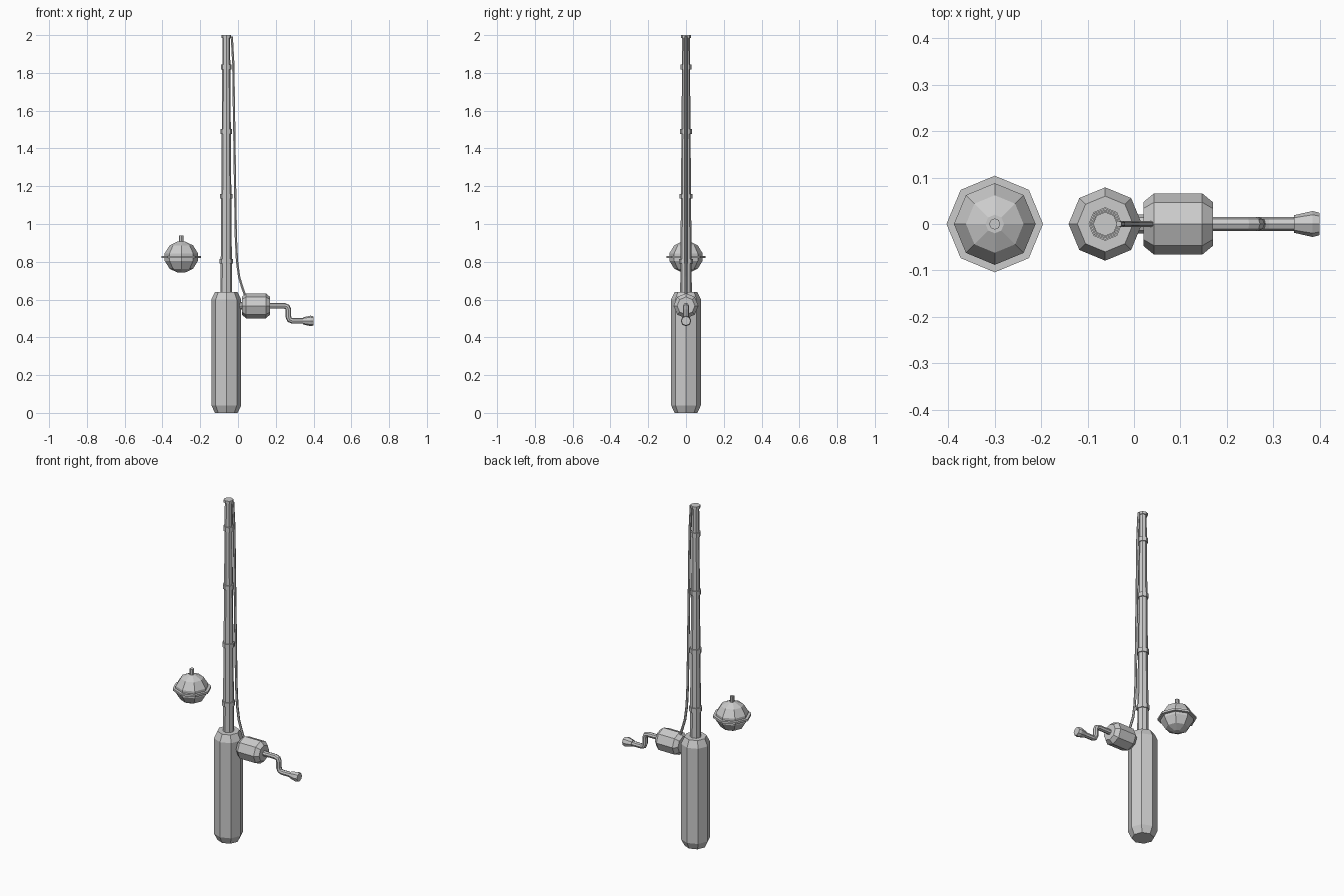
import bpy, bmesh
from math import cos, sin, pi
from mathutils import Matrix, Vector

if "Cube" in bpy.data.objects:
    bpy.data.objects.remove(bpy.data.objects["Cube"])


def lathe(name, profile, origin, along_x=False, sides=8):
    """Flat-shaded, capped solid from (radius, height) pairs."""
    bm = bmesh.new()
    rings = []
    for r, h in profile:
        rings.append([bm.verts.new((r * cos(2 * pi * i / sides),
                                    r * sin(2 * pi * i / sides), h))
                      for i in range(sides)])
    for a, b in zip(rings, rings[1:]):
        for i in range(sides):
            j = (i + 1) % sides
            bm.faces.new((a[i], a[j], b[j], b[i]))
    bm.faces.new(rings[0][::-1])
    bm.faces.new(rings[-1])
    matrix = Matrix.Translation(Vector(origin))
    if along_x:
        matrix = matrix @ Matrix.Rotation(pi / 2, 4, 'Y')
    bm.transform(matrix)
    bmesh.ops.recalc_face_normals(bm, faces=bm.faces)
    mesh = bpy.data.meshes.new(name)
    bm.to_mesh(mesh)
    bm.free()
    ob = bpy.data.objects.new(name, mesh)
    bpy.context.collection.objects.link(ob)
    return ob


def tube(name, points, radius, resolution):
    """Capped tube following (x, z) points in the y = 0 plane."""
    curve = bpy.data.curves.new(name, 'CURVE')
    curve.dimensions = '3D'
    curve.bevel_depth = radius
    curve.bevel_resolution = resolution
    curve.use_fill_caps = True
    spline = curve.splines.new('POLY')
    spline.points.add(len(points) - 1)
    for p, (x, z) in zip(spline.points, points):
        p.co = (x, 0, z, 1)
    ob = bpy.data.objects.new(name, curve)
    bpy.context.collection.objects.link(ob)
    bpy.ops.object.select_all(action='DESELECT')
    ob.select_set(True)
    bpy.context.view_layer.objects.active = ob
    bpy.ops.object.convert(target='MESH')
    for poly in bpy.context.object.data.polygons:
        poly.use_smooth = False


ROD_X = -0.062
REEL_Z = 0.567

# Grip with chamfered ends
lathe("handle", [(0.06, 0), (0.079, 0.04), (0.079, 0.60), (0.06, 0.64)],
      (ROD_X, 0, 0))

# Tapered rod
lathe("rod", [(0.031, 0.62), (0.02, 1.99)], (ROD_X, 0, 0))

# Guide rings and tip cap
for n, z in enumerate((0.803, 1.147, 1.49, 1.832)):
    r = 0.036 - 0.008 * n / 3
    lathe(f"guide_ring_{n + 1}", [(r, z - 0.013), (r, z + 0.013)],
          (ROD_X, 0, 0))
lathe("rod_tip", [(0.026, 1.985), (0.026, 2.0)], (ROD_X, 0, 0))

# Reel drum lying along x
lathe("reel", [(0.047, 0.02), (0.066, 0.043), (0.066, 0.147), (0.047, 0.17)],
      (0, 0, REEL_Z), along_x=True)
# Foot joining the reel to the grip
lathe("reel_foot", [(0.02, -0.02), (0.02, 0.03)], (0, 0, REEL_Z), along_x=True)

# Cranked arm and knob
tube("crank_arm", [(0.16, 0.567), (0.245, 0.567), (0.261, 0.561),
                   (0.267, 0.546), (0.267, 0.508), (0.273, 0.493),
                   (0.289, 0.487), (0.36, 0.487)], 0.015, 2)
lathe("crank_knob", [(0.019, 0.345), (0.028, 0.385), (0.024, 0.40)],
      (0, 0, 0.487), along_x=True)

# Fishing line from reel to tip
tube("fishing_line", [(0.04, 0.615), (0.024, 0.66), (0.006, 0.72),
                      (-0.005, 0.80), (-0.011, 0.92), (-0.014, 1.1),
                      (-0.02, 1.5), (-0.025, 1.85), (-0.033, 1.993)],
     0.007, 1)

# Float: faceted ball, flange and stem
BOB = (-0.30, 0, 0.825)
lathe("float_ball", [(0.02, -0.082), (0.062, -0.062), (0.088, -0.02),
                     (0.088, 0.02), (0.062, 0.062), (0.02, 0.082)], BOB)
lathe("float_flange", [(0.104, -0.006), (0.104, 0.006)], BOB)
lathe("float_stem", [(0.012, 0.07), (0.012, 0.115)], BOB)
